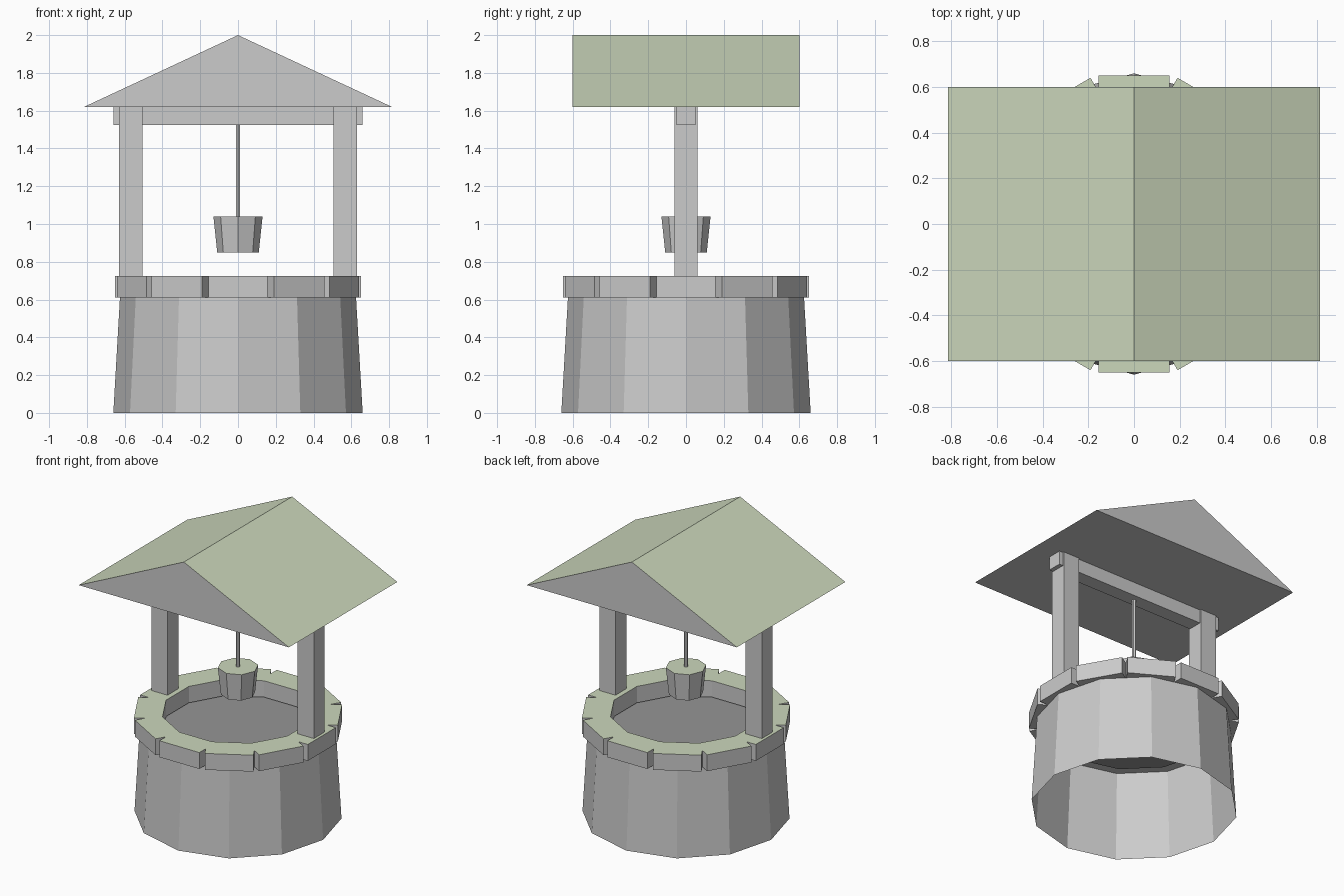
import bpy, bmesh, math
from mathutils import Matrix

if "Cube" in bpy.data.objects:
    bpy.data.objects.remove(bpy.data.objects["Cube"])


def material(name, rgb):
    m = bpy.data.materials.new(name)
    m.diffuse_color = (*rgb, 1)
    m.use_nodes = True
    m.node_tree.nodes["Principled BSDF"].inputs["Base Color"].default_value = m.diffuse_color
    return m


GREY = material("stone_grey", (0.8, 0.8, 0.8))
GREEN = material("moss_green", (0.6, 0.68, 0.5))
DARK = material("dark_water", (0.3, 0.3, 0.3))


def finish(name, bm, mats=(), top=None):
    """Turn a bmesh into an object; faces whose normal.z exceeds 'top' use the second material."""
    bmesh.ops.recalc_face_normals(bm, faces=bm.faces)
    if top is not None:
        for f in bm.faces:
            f.normal_update()
            f.material_index = int(f.normal.z > top)
    me = bpy.data.meshes.new(name)
    bm.to_mesh(me)
    bm.free()
    for m in mats:
        me.materials.append(m)
    ob = bpy.data.objects.new(name, me)
    bpy.context.collection.objects.link(ob)
    return ob


def box(name, x, y, z, rot=0, **kw):
    bm = bmesh.new()
    bmesh.ops.create_cube(bm, size=1)
    size = [b - a for a, b in (x, y, z)]
    mid = [(a + b) / 2 for a, b in (x, y, z)]
    bm.transform(Matrix.Rotation(rot, 4, 'Z') @ Matrix.Translation(mid)
                 @ Matrix.Diagonal((*size, 1)))
    return finish(name, bm, **kw)


def cone(name, sides, r0, r1, z0, z1, caps=True, **kw):
    bm = bmesh.new()
    bmesh.ops.create_cone(bm, cap_ends=caps, segments=sides, radius1=r0, radius2=r1,
                          depth=z1 - z0, matrix=Matrix.Translation((0, 0, (z0 + z1) / 2)))
    return finish(name, bm, **kw)


# Open tapered well wall
cone("well_wall", 12, 0.66, 0.625, 0, 0.61, caps=False)

# Dark water surface just under the rim
bm = bmesh.new()
bmesh.ops.create_circle(bm, cap_ends=True, segments=12, radius=0.55,
                        matrix=Matrix.Translation((0, 0, 0.6)))
finish("water", bm, mats=[DARK])

# Twelve rim stones
for i in range(12):
    box(f"rim_stone_{i + 1}", (-0.155, 0.155), (-0.65, -0.47), (0.61, 0.725),
        rot=i * math.pi / 6, mats=[GREY, GREEN], top=0.9)

# Posts and cross beam
for side, x in (("left", (-0.63, -0.505)), ("right", (0.505, 0.63))):
    box(f"{side}_post", x, (-0.06, 0.06), (0.61, 1.62))
box("cross_beam", (-0.66, 0.66), (-0.05, 0.05), (1.525, 1.62))

# Gabled roof: triangular profile extruded along y
bm = bmesh.new()
profile = [bm.verts.new((x, -0.6, z)) for x, z in ((-0.815, 1.62), (0.815, 1.62), (0, 2.0))]
face = bm.faces.new(profile)
ext = bmesh.ops.extrude_face_region(bm, geom=[face])
bmesh.ops.translate(bm, vec=(0, 1.2, 0),
                    verts=[v for v in ext["geom"] if isinstance(v, bmesh.types.BMVert)])
finish("roof", bm, mats=[GREY, GREEN], top=0.5)

# Rope and bucket
cone("rope", 6, 0.0135, 0.0135, 1.0, 1.53)
cone("bucket", 8, 0.11, 0.13, 0.85, 1.04, mats=[GREY, GREEN], top=0.9)
